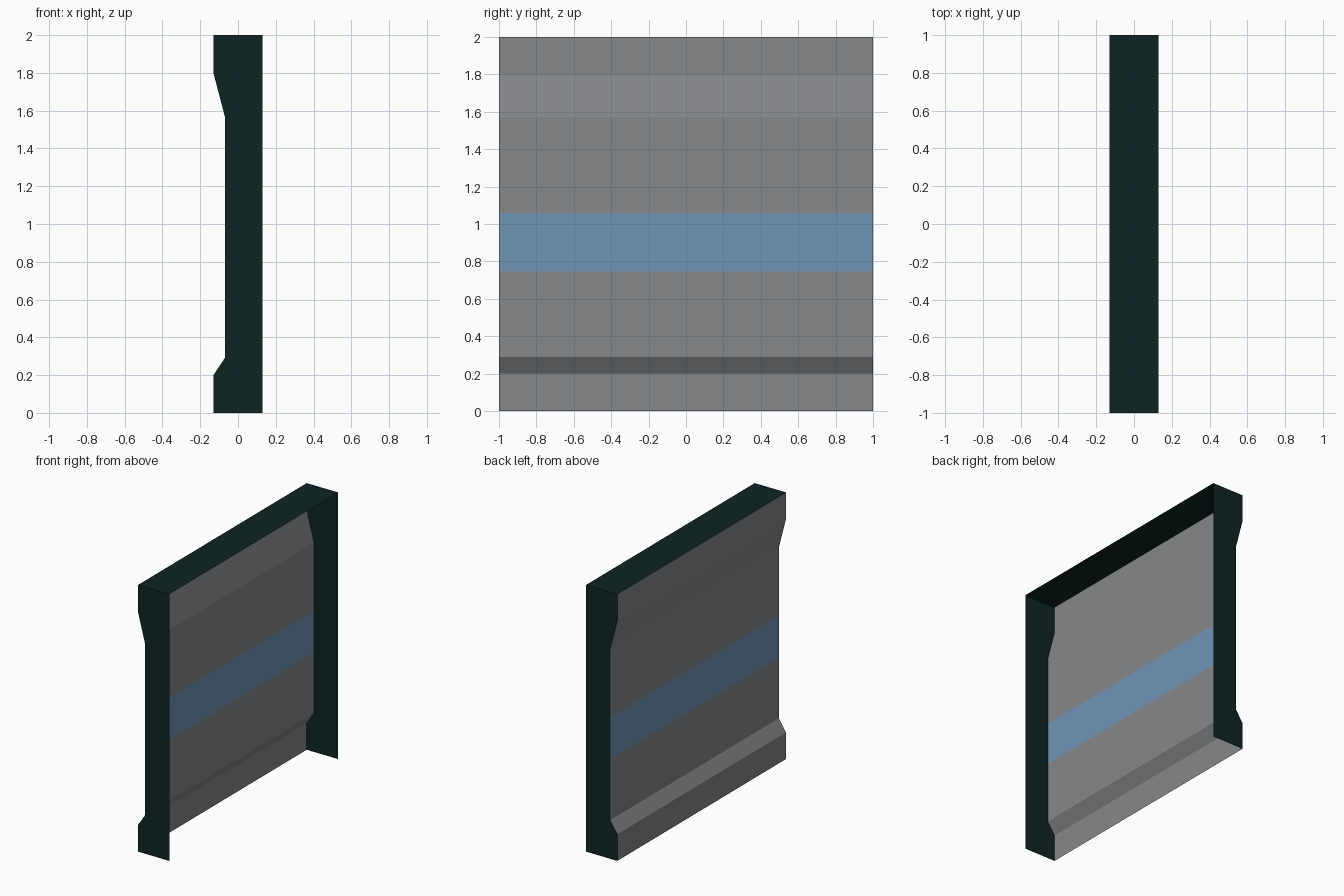
import bpy

if "Cube" in bpy.data.objects:
    bpy.data.objects.remove(bpy.data.objects["Cube"])

# Flat colours
def material(name, rgb):
    m = bpy.data.materials.new(name)
    m.diffuse_color = (*rgb, 1)
    m.use_nodes = True
    m.node_tree.nodes["Principled BSDF"].inputs["Base Color"].default_value = m.diffuse_color
    return m

GREY = material("panel grey", (0.235, 0.242, 0.252))
BLUE = material("stripe blue", (0.162, 0.298, 0.478))
DARK = material("dark teal frame", (0.0045, 0.0175, 0.0175))

def mesh_object(name, verts, faces, mats):
    me = bpy.data.meshes.new(name)
    me.from_pydata(verts, [], faces)
    for m in mats:
        me.materials.append(m)
    me.update()
    ob = bpy.data.objects.new(name, me)
    bpy.context.collection.objects.link(ob)
    return ob

X = 0.13      # half depth
INNER = -0.07 # recessed wall plane

# Wall section from bottom to top, with cuts for the blue stripe
section = [(-X, 0), (-X, 0.2), (INNER, 0.29), (INNER, 0.745), (INNER, 1.06),
           (INNER, 1.57), (-X, 1.8), (-X, 2)]

# Wall panel: section swept along y; the +x side and underside stay open
verts = [(x, y, z) for x, z in section for y in (-1, 1)]
faces = [(2 * i, 2 * i + 2, 2 * i + 3, 2 * i + 1) for i in range(len(section) - 1)]
wall = mesh_object("wall_panel", verts, faces, [GREY, BLUE])
wall.data.flip_normals()
for p in wall.data.polygons:
    p.material_index = int(0.75 < p.center.z < 1.05)
if wall.data.polygons[0].normal.x > 0:
    wall.data.flip_normals()

# End caps: the same section closed to the open side
outline = section + [(X, 2), (X, 0)]
for name, y in (("front_end_cap", -1), ("back_end_cap", 1)):
    cap = mesh_object(name, [(x, y, z) for x, z in outline],
                      [tuple(range(len(outline)))], [DARK])
    if cap.data.polygons[0].normal.y * y < 0:
        cap.data.flip_normals()

# Top cap
mesh_object("top_cap", [(-X, -1, 2), (X, -1, 2), (X, 1, 2), (-X, 1, 2)],
            [(0, 1, 2, 3)], [DARK])
